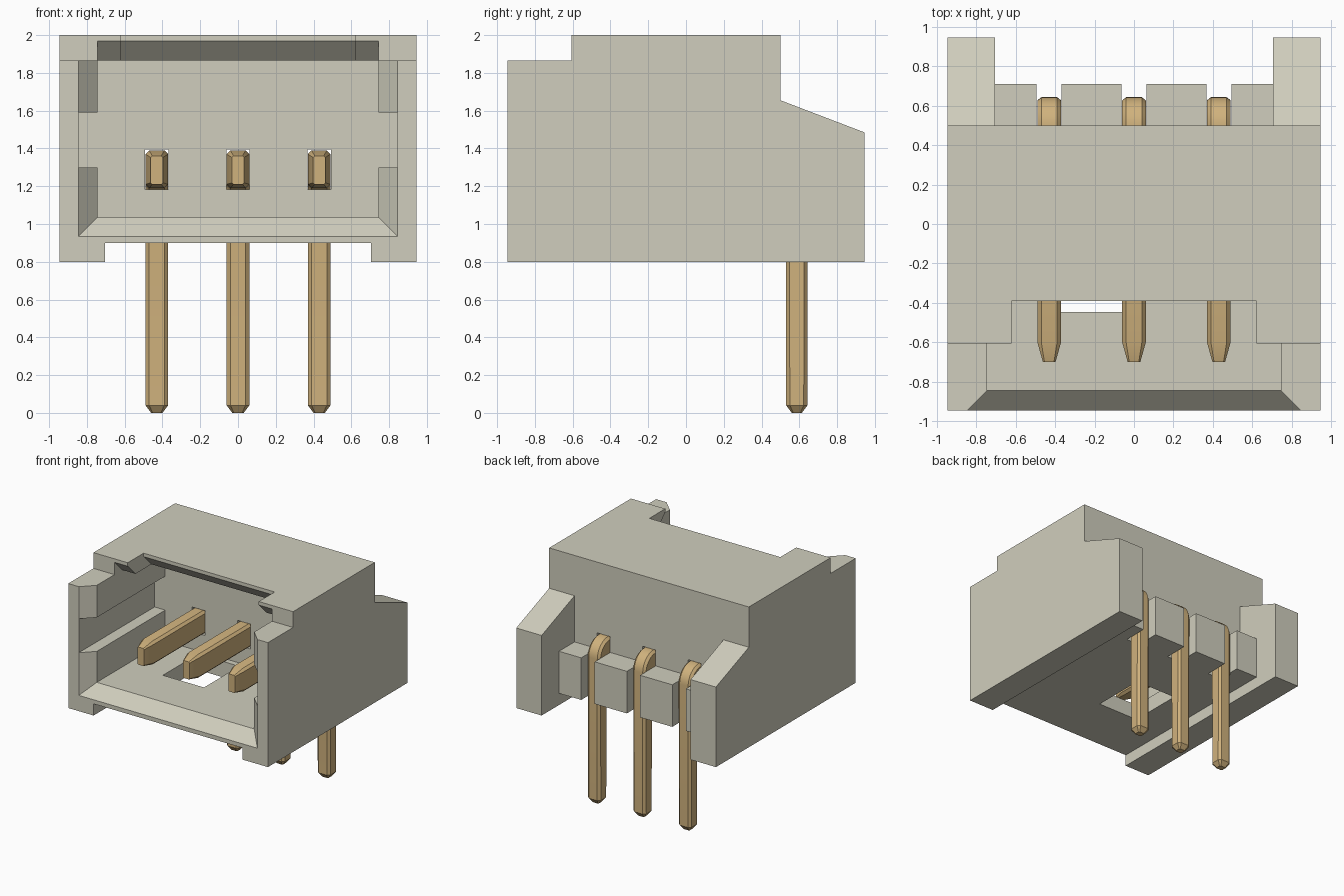
import bpy, bmesh, math

cube = bpy.data.objects.get("Cube")
if cube:
    bpy.data.objects.remove(cube, do_unlink=True)


def material(name, rgb):
    m = bpy.data.materials.new(name)
    m.use_nodes = True
    m.diffuse_color = (*rgb, 1)
    bsdf = next(n for n in m.node_tree.nodes if n.type == 'BSDF_PRINCIPLED')
    bsdf.inputs["Base Color"].default_value = (*rgb, 1)
    return m


IVORY = material("ivory_plastic", (0.63, 0.616, 0.51))
BRASS = material("brass_metal", (0.63, 0.445, 0.205))


def loft(name, rings, mat=None):
    """Closed solid skinned through rings with equal point counts."""
    bm = bmesh.new()
    vs = [[bm.verts.new(p) for p in r] for r in rings]
    n = len(vs[0])
    for a, b in zip(vs, vs[1:]):
        for i in range(n):
            j = (i + 1) % n
            bm.faces.new((a[i], a[j], b[j], b[i]))
    bm.faces.new(vs[0])
    bm.faces.new(vs[-1])
    bmesh.ops.recalc_face_normals(bm, faces=bm.faces)
    me = bpy.data.meshes.new(name)
    bm.to_mesh(me)
    bm.free()
    if mat:
        me.materials.append(mat)
    ob = bpy.data.objects.new(name, me)
    bpy.context.collection.objects.link(ob)
    return ob


def prism(name, x0, x1, yz, mat=None):
    return loft(name, [[(x, y, z) for y, z in yz] for x in (x0, x1)], mat)


def box(name, x0, x1, y0, y1, z0, z1, mat=None):
    return prism(name, x0, x1, [(y0, z0), (y1, z0), (y1, z1), (y0, z1)], mat)


def cut(target, cutter):
    cutter.hide_render = True
    mod = target.modifiers.new("cut", 'BOOLEAN')
    mod.operation = 'DIFFERENCE'
    mod.solver = 'EXACT'
    mod.object = cutter
    bpy.context.view_layer.objects.active = target
    bpy.ops.object.modifier_apply(modifier=mod.name)
    bpy.data.objects.remove(cutter, do_unlink=True)


PIN_X = (-0.43, 0.0, 0.43)

# Housing: side silhouette extruded over the full width
housing = prism("housing", -0.945, 0.945, [
    (-0.945, 0.8), (0.945, 0.8), (0.945, 1.485), (0.5, 1.655),
    (0.5, 2.0), (-0.605, 2.0), (-0.605, 1.865), (-0.945, 1.865)], IVORY)

# Space between the rear wings, and the raised underside between the feet
cut(housing, box("rear_gap", -0.705, 0.705, 0.5, 1.1, 0.7, 2.1))
cut(housing, box("under_gap", -0.705, 0.705, -1.1, 1.1, 0.7, 0.9))

# Cavity with a guide slot in each side wall
cut(housing, box("cavity", -0.745, 0.745, -1.1, 0.08, 1.035, 1.865))
cut(housing, box("side_slots", -0.845, 0.845, -1.1, 0.08, 1.3, 1.59))

# Flared mouth
mouth = [[(-w, y, z), (w, y, z), (w, y, 2.1), (-w, y, 2.1)]
         for w, y, z in ((0.855, -0.955, 0.925), (0.745, -0.845, 1.035))]
cut(housing, loft("mouth_flare", mouth))

# Notch in the roof edge, with bevels under the edge
cut(housing, box("roof_notch", -0.62, 0.62, -1.1, -0.39, 1.7, 2.1))
for x0, x1, y in ((-0.62, 0.62, -0.39), (-0.745, -0.62, -0.605), (0.62, 0.745, -0.605)):
    cut(housing, prism("roof_bevel", x0, x1, [
        (y - 0.05, 1.97), (y, 1.97), (y + 0.105, 1.865), (y + 0.105, 1.8), (y - 0.05, 1.8)]))

# Window in the floor and the pin holes in the back wall
cut(housing, box("floor_window", -0.4, -0.01, -0.445, 0.03, 0.7, 1.2))
for x in PIN_X:
    cut(housing, box("pin_hole", x - 0.062, x + 0.062, -0.1, 0.6, 1.183, 1.395))

# Spacer blocks behind the back wall
for i, (x0, x1) in enumerate(((-0.705, -0.495), (-0.367, -0.063), (0.063, 0.367), (0.495, 0.705))):
    box(f"spacer_block_{i + 1}", x0, x1, 0.5, 0.71, 0.9, 1.26, IVORY)


# Pins: chamfered section swept along a bent path
def pin_ring(x, inner, outer, w, c):
    (y0, z0), (y1, z1) = inner, outer
    length = math.hypot(y1 - y0, z1 - z0)
    uy, uz = (y1 - y0) / length, (z1 - z0) / length
    section = [(w - c, 0), (w, c), (w, length - c), (w - c, length),
               (c - w, length), (-w, length - c), (-w, c), (c - w, 0)]
    return [(x + a, y0 + uy * t, z0 + uz * t) for a, t in section]


stations = [((-0.7, 1.21), (-0.7, 1.36), 0.032, 0.008),
            ((-0.6, 1.19), (-0.6, 1.39), 0.06, 0.02)]
for k in range(9):
    a = math.radians(90 - k * 90 / 8)
    ca, sa = math.cos(a), math.sin(a)
    stations.append(((0.5 + 0.03 * ca, 1.16 + 0.03 * sa),
                     (0.5 + 0.143 * ca, 1.247 + 0.143 * sa), 0.06, 0.02))
stations += [((0.53, 0.04), (0.643, 0.04), 0.06, 0.02),
             ((0.56, 0.0), (0.613, 0.0), 0.03, 0.008)]

for i, x in enumerate(PIN_X):
    pin = loft(f"pin_{i + 1}", [pin_ring(x, *s) for s in stations], BRASS)
    bpy.ops.object.select_all(action='DESELECT')
    pin.select_set(True)
    bpy.context.view_layer.objects.active = pin
    bpy.ops.object.shade_smooth_by_angle(angle=math.radians(20))
